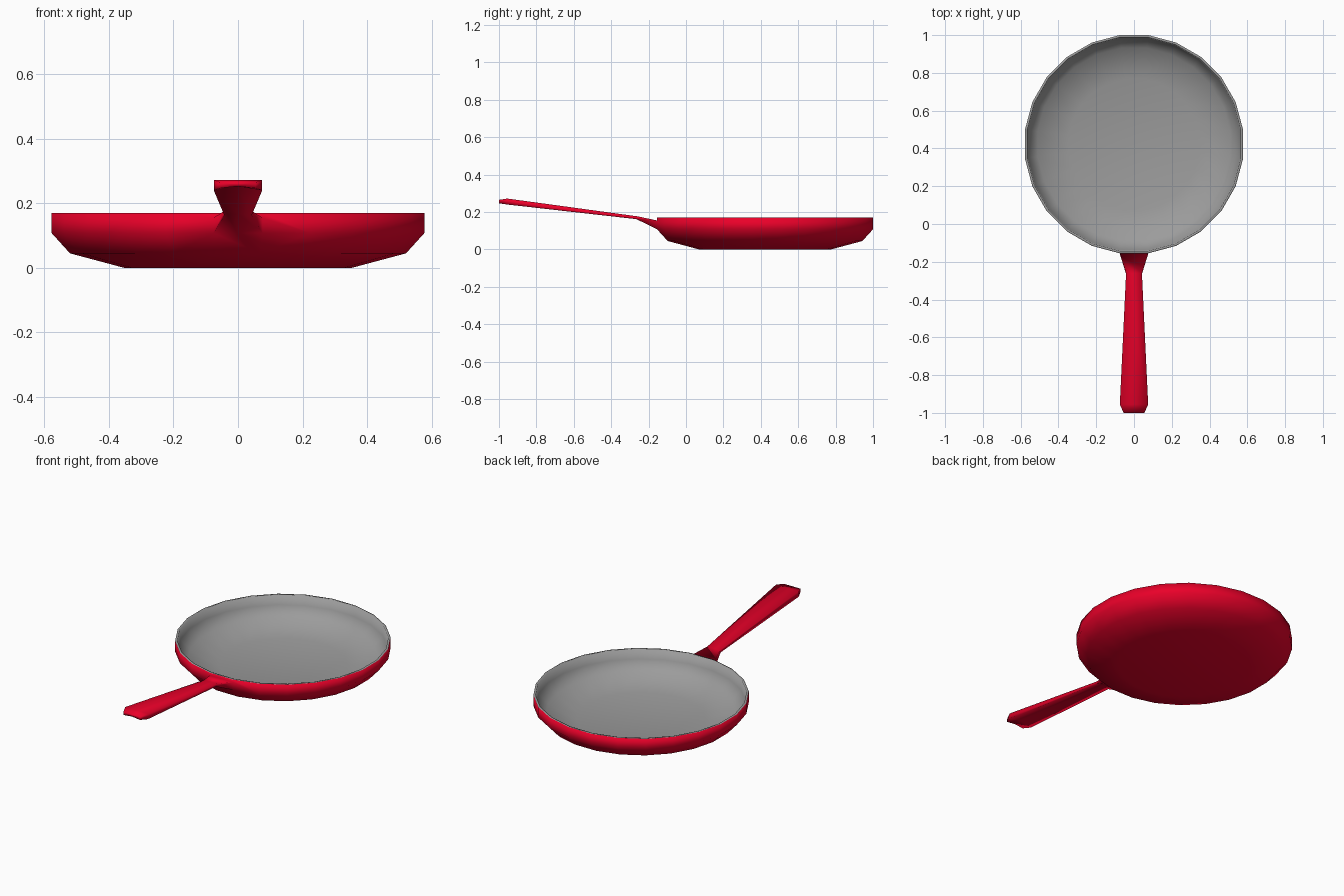
import bpy, bmesh
from math import cos, sin, pi

if "Cube" in bpy.data.objects:
    bpy.data.objects.remove(bpy.data.objects["Cube"])

SIDES = 24
CENTRE_Y = 0.4225


def material(name, rgb):
    mat = bpy.data.materials.new(name)
    mat.diffuse_color = (*rgb, 1)
    mat.use_nodes = True
    mat.node_tree.nodes["Principled BSDF"].inputs["Base Color"].default_value = mat.diffuse_color
    return mat


def circle(bm, r, z):
    """Ring with flat sides facing the axes."""
    angles = [2 * pi * (i + 0.5) / SIDES for i in range(SIDES)]
    return [bm.verts.new((r * cos(a), CENTRE_Y + r * sin(a), z)) for a in angles]


# Pan body: (radius, height) up the outside, over the rim, down to the floor
profile = [(0.355, 0), (0.525, 0.045), (0.5825, 0.108), (0.5825, 0.17),
           (0.57, 0.17), (0.566, 0.112), (0.514, 0.056), (0.35, 0.014)]
RIM = 3  # strips from here inward are grey

bm = bmesh.new()
rings = [circle(bm, r, z) for r, z in profile]
for k, (a, b) in enumerate(zip(rings, rings[1:])):
    for i in range(SIDES):
        j = (i + 1) % SIDES
        bm.faces.new((a[i], a[j], b[j], b[i])).material_index = int(k >= RIM)
bm.faces.new(rings[0][::-1])
bm.faces.new(rings[-1]).material_index = 1
bm.normal_update()

# Handle root: the lower part of the front wall panel
panel = next(f for f in bm.faces if f.normal.y < -0.99
             and f.calc_center_median().y < CENTRE_Y - 0.57)
bmesh.ops.bisect_plane(bm, geom=[panel, *panel.edges, *panel.verts],
                       plane_co=(0, 0, 0.155), plane_no=(0, 0, 1))
bm.normal_update()
face = min((f for f in bm.faces if f.normal.y < -0.99
            and f.calc_center_median().y < CENTRE_Y - 0.57),
           key=lambda f: f.calc_center_median().z)
bottom = min(face.edges, key=lambda e: sum(v.co.z for v in e.verts))
bmesh.utils.edge_split(bottom, bottom.verts[0], 0.5)

# Handle: extrude to (y top, y bottom, half width, z top, z bottom, groove depth)
stations = [(-0.26, -0.265, 0.042, 0.177, 0.162, 0.006),
            (-0.955, -0.955, 0.075, 0.272, 0.240, 0.016),
            (-1.0, -1.0, 0.055, 0.265, 0.247, 0.006)]
mid_z = 0.13
for yt, yb, w, zt, zb, groove in stations:
    made = bmesh.ops.extrude_discrete_faces(bm, faces=[face])
    face = made["faces"][0]
    for v in face.verts:
        top = v.co.z > mid_z
        if abs(v.co.x) < 0.01:
            v.co = (0, yb, zb + groove)
        else:
            side = 1 if v.co.x > 0 else -1
            v.co = (side * w, yt if top else yb, zt if top else zb)
    mid_z = (zt + zb) / 2 + groove / 4

bmesh.ops.recalc_face_normals(bm, faces=bm.faces)
for f in bm.faces:
    f.smooth = True

mesh = bpy.data.meshes.new("frying_pan")
mesh.materials.append(material("red_enamel", (0.82, 0.0, 0.022)))
mesh.materials.append(material("dark_grey_coating", (0.33, 0.33, 0.33)))
bm.to_mesh(mesh)
bm.free()
pan = bpy.data.objects.new("frying_pan", mesh)
bpy.context.collection.objects.link(pan)
